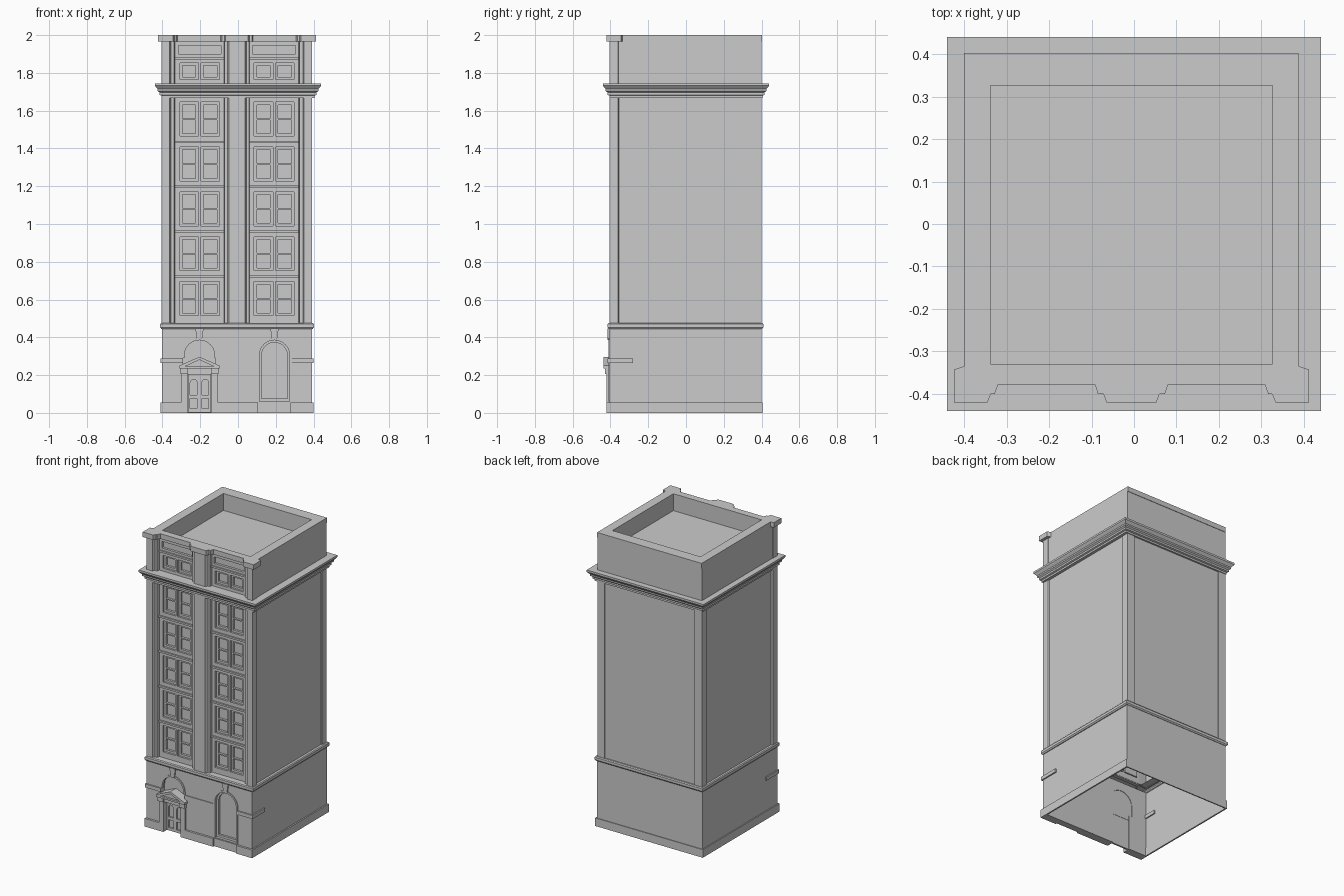
import bpy, bmesh, math
from mathutils import Matrix

if "Cube" in bpy.data.objects:
    bpy.data.objects.remove(bpy.data.objects["Cube"])

C = -0.006                       # symmetry axis of the facade


def link(name, me):
    ob = bpy.data.objects.new(name, me)
    bpy.context.collection.objects.link(ob)
    return ob


def box(name, x0, x1, y0, y1, z0, z1):
    bm = bmesh.new()
    bmesh.ops.create_cube(bm, size=1)
    for v in bm.verts:
        v.co = ((x0 + x1) / 2 + v.co.x * (x1 - x0), (y0 + y1) / 2 + v.co.y * (y1 - y0),
                (z0 + z1) / 2 + v.co.z * (z1 - z0))
    me = bpy.data.meshes.new(name)
    bm.to_mesh(me)
    bm.free()
    return link(name, me)


def slab(name, outlines, a, b, flat=False):
    """Filled outlines with holes, extruded along y (upright) or z (flat)."""
    cu = bpy.data.curves.new(name, 'CURVE')
    cu.dimensions, cu.fill_mode, cu.extrude = '2D', 'BOTH', abs(b - a) / 2
    for pts in outlines:
        sp = cu.splines.new('POLY')
        sp.points.add(len(pts) - 1)
        for p, (x, y) in zip(sp.points, pts):
            p.co = (x, y, 0, 1)
        sp.use_cyclic_u = True
    tmp = link(name + "_tmp", cu)
    dg = bpy.context.evaluated_depsgraph_get()
    me = bpy.data.meshes.new_from_object(tmp.evaluated_get(dg))
    bpy.data.objects.remove(tmp)
    mid = (a + b) / 2
    if flat:
        me.transform(Matrix.Translation((0, 0, mid)))
    else:
        me.transform(Matrix.Translation((0, mid, 0)) @ Matrix.Rotation(math.pi / 2, 4, 'X'))
    for p in me.polygons:
        p.use_smooth = False
    return link(name, me)


def loft(name, rings, closed=True, cap=False):
    """Skin between plan outlines given as (points, z)."""
    bm = bmesh.new()
    rows = [[bm.verts.new((x, y, z)) for x, y in pts] for pts, z in rings]
    n = len(rows[0])
    for r0, r1 in zip(rows, rows[1:]):
        for i in range(n if closed else n - 1):
            j = (i + 1) % n
            bm.faces.new((r0[i], r0[j], r1[j], r1[i]))
    if cap:
        bm.faces.new(rows[0])
    bmesh.ops.recalc_face_normals(bm, faces=bm.faces)
    me = bpy.data.meshes.new(name)
    bm.to_mesh(me)
    bm.free()
    return link(name, me)


def rect(x0, x1, z0, z1):
    return [(x0, z0), (x1, z0), (x1, z1), (x0, z1)]


def arch(xc, r, z0, zs, n=12):
    return [(xc - r, z0)] + [(xc - r * math.cos(math.pi * i / n), zs + r * math.sin(math.pi * i / n))
                             for i in range(n + 1)] + [(xc + r, z0)]


def mir(pts):
    return [(2 * C - x, y) for x, y in reversed(pts)]


# --- plain side and back walls (open shells) ---
half = [(-0.393, -0.36), (-0.393, 0.35), (-0.40, 0.35), (-0.40, 0.40), (-0.345, 0.40), (-0.345, 0.393)]
shaft = half + mir(half)
loft("shaft_walls", [(shaft, 0.47), (shaft, 1.68)], False)
for name, x, y, z0, z1 in (("base_walls", -0.403, -0.40, 0, 0.455), ("attic_walls", -0.40, -0.36, 1.74, 1.97)):
    u = [(x, y), (x, 0.40)]
    u += mir(u)
    loft(name, [(u, z0), (u, z1)], False)

# --- mouldings round the building ---
def moulding(name, cx, cy, prof):
    loft(name, [(rect(cx - h, cx + h, cy - h - dy, cy + h + dy), z) for h, dy, z in prof])


moulding("belt_course", -0.005, -0.003, [(0.395, 0, 0.445), (0.401, 0.005, 0.445), (0.407, 0.005, 0.453),
         (0.407, 0.005, 0.47), (0.402, 0.005, 0.476), (0.34, 0, 0.476)])
moulding("main_cornice", 0, 0, [(0.385, 0, 1.668), (0.405, 0, 1.668), (0.405, 0, 1.68), (0.415, 0, 1.684),
         (0.415, 0, 1.696), (0.425, 0, 1.704), (0.425, 0, 1.714), (0.437, 0, 1.728), (0.44, 0, 1.732),
         (0.44, 0, 1.745), (0.35, 0, 1.745)])

# --- parapet cap and sunken roof ---
hole = rect(-0.338, 0.326, -0.33, 0.326)
front = [(-0.40, 0.403), (-0.40, -0.335), (-0.424, -0.343), (-0.424, -0.42), (-0.345, -0.42), (-0.337, -0.40),
         (-0.328, -0.40), (-0.32, -0.378), (-0.092, -0.378), (-0.085, -0.40), (-0.072, -0.40), (-0.065, -0.42)]
slab("parapet_cap", [front + mir(front), hole], 1.966, 2.0, True)
loft("roof_well", [(hole, 1.885), (hole, 1.97)], True, True)

# --- pilasters ---
wing = [(-0.393, -0.355), (-0.404, -0.36), (-0.404, -0.405), (-0.362, -0.405), (-0.355, -0.388),
        (-0.338, -0.388), (-0.33, -0.35)]
loft("left_pilaster", [(wing, 0.47), (wing, 1.97)])
loft("right_pilaster", [(mir(wing), 0.47), (mir(wing), 1.97)])
pier = [(-0.076, -0.35), (-0.071, -0.388), (-0.056, -0.388), (-0.048, -0.405)]
pier += mir(pier)
loft("centre_pilaster", [(pier, 0.47), (pier, 1.97)])

# --- window bays ---
floors = [(0.515 + 0.2375 * i, 0.695 + 0.2375 * i) for i in range(5)] + [(1.765, 1.852)]
for side in (-1, 1):
    xc = C + side * 0.197
    label = "left" if side < 0 else "right"
    bx0, bx1 = xc - 0.13, xc + 0.13
    cols = [(xc - 0.105, xc - 0.007), (xc + 0.007, xc + 0.105)]
    holes = [rect(a, b, z0, z1) for z0, z1 in floors for a, b in cols]
    sign = rect(xc - 0.113, xc + 0.113, 1.9, 1.945)
    slab(label + "_bay_wall", [rect(bx0, bx1, 0.47, 1.97)] + holes + [sign], -0.368, -0.345)
    box(label + "_attic_panel", xc - 0.12, xc + 0.12, -0.352, -0.345, 1.895, 1.95)
    for z0, z1 in floors:
        for a, b in cols:
            t, zm = 0.014, (z0 + z1) / 2
            panes = [rect(a + t, b - t, z0 + t, z1 - t)]
            if z1 - z0 > 0.1:
                panes = [rect(a + t, b - t, z0 + t, zm - 0.004), rect(a + t, b - t, zm + 0.004, z1 - t)]
            slab("window_frame", [rect(a, b, z0, z1)] + panes, -0.355, -0.338)
            box("window_glass", a, b, -0.34, -0.336, z0, z1)
    # floor ledges
    for i in range(1, 5):
        z = 0.482 + 0.2375 * i
        box("floor_ledge", bx0, bx1, -0.378, -0.36, z - 0.004, z + 0.008)
    box("attic_ledge", bx0, bx1, -0.376, -0.36, 1.872, 1.884)

# --- ground floor front wall with arched openings ---
DX, WX, R = -0.204, 0.193, 0.086
outer = [(-0.403, 0)] + arch(DX, R, 0, 0.305) + [(0.391, 0), (0.391, 0.45), (-0.403, 0.45)]
slab("base_front_wall", [outer, arch(WX, R, 0.06, 0.305)], -0.406, -0.365)
for xc, z0, nm in ((DX, 0.29, "door"), (WX, 0.06, "window")):
    slab(nm + "_arch_trim", [arch(xc, R + 0.006, z0, 0.305) + arch(xc, R - 0.006, z0, 0.305)[::-1]], -0.411, -0.39)
    slab(nm + "_keystone", [[(xc - 0.013, 0.385), (xc + 0.013, 0.385), (xc + 0.022, 0.448), (xc - 0.022, 0.448)]],
         -0.415, -0.40)
slab("arch_window_frame", [arch(WX, R - 0.004, 0.055, 0.305), arch(WX, R - 0.018, 0.075, 0.305)], -0.388, -0.372)
slab("arch_window_glass", [arch(WX, R, 0.055, 0.305)], -0.374, -0.368)
slab("fanlight", [arch(DX, R, 0.205, 0.305)], -0.374, -0.368)

# --- plinth, with a set-back piece below the arched window ---
for x0, x1, y0 in ((-0.41, -0.302, -0.42), (-0.106, 0.107, -0.42), (0.107, 0.279, -0.41), (0.279, 0.4, -0.42)):
    box("front_plinth", x0, x1, y0, -0.395, 0, 0.055)
box("left_plinth", -0.41, -0.40, -0.40, 0.405, 0, 0.055)
box("right_plinth", 0.39, 0.40, -0.40, 0.405, 0, 0.055)
box("back_plinth", -0.41, 0.40, 0.397, 0.405, 0, 0.055)

# --- impost band, wrapping a little way round the sides ---
for x0, x1, y0, y1 in ((-0.41, -0.292, -0.415, -0.40), (0.281, 0.40, -0.415, -0.40), (-0.116, 0.105, -0.411, -0.40),
                       (-0.411, -0.395, -0.415, -0.28), (0.385, 0.40, -0.415, -0.28)):
    box("impost_band", x0, x1, y0, y1, 0.264, 0.288)

# --- entrance: double doors, piers and pediment ---
for s in (-1, 1):
    xc = DX + s * 0.031
    slab("door_leaf", [rect(xc - 0.03, xc + 0.03, 0.003, 0.205), arch(xc, 0.018, 0.095, 0.16, 6),
                       rect(xc - 0.018, xc + 0.018, 0.022, 0.075)], -0.386, -0.374)
    px = DX + s * 0.081
    box("door_pier", px - 0.017, px + 0.017, -0.42, -0.365, 0, 0.205)
    box("pier_capital", px - 0.02, px + 0.02, -0.428, -0.365, 0.205, 0.235)
box("door_backing", DX - 0.065, DX + 0.065, -0.376, -0.37, 0, 0.21)
box("door_lintel", DX - 0.066, DX + 0.066, -0.415, -0.37, 0.203, 0.235)
gable = [(DX - 0.107, 0.234), (DX + 0.107, 0.234), (DX + 0.107, 0.25), (DX, 0.297), (DX - 0.107, 0.25)]
slab("pediment", [gable, [(DX - 0.075, 0.246), (DX + 0.075, 0.246), (DX, 0.281)]], -0.436, -0.37)
slab("pediment_infill", [gable], -0.422, -0.375)
